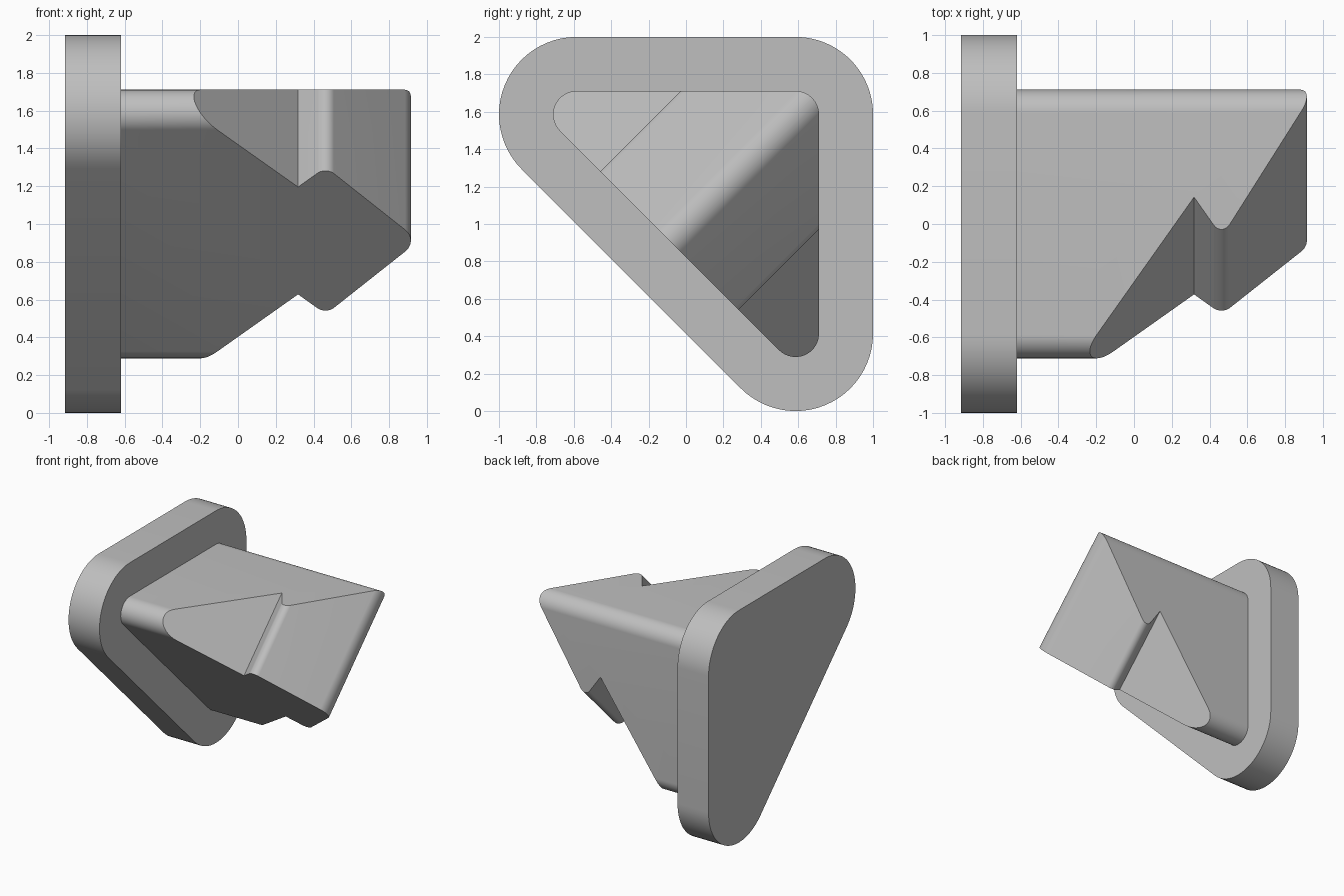
import bpy, bmesh, math
from mathutils import Vector

if "Cube" in bpy.data.objects:
    bpy.data.objects.remove(bpy.data.objects["Cube"], do_unlink=True)

grey = bpy.data.materials.new("light grey")
grey.use_nodes = True
grey.diffuse_color = (0.52, 0.52, 0.52, 1)
grey.node_tree.nodes["Principled BSDF"].inputs["Base Color"].default_value = grey.diffuse_color


def arc(cx, cy, r, start, end, n=24):
    """Points on a circular arc, angles in degrees."""
    angles = [math.radians(start + (end - start) * i / n) for i in range(n + 1)]
    return [(cx + r * math.cos(a), cy + r * math.sin(a)) for a in angles]


def extrude(name, points, direction):
    """Solid made by sweeping a closed outline along a direction."""
    bm = bmesh.new()
    face = bm.faces.new([bm.verts.new(p) for p in points])
    swept = bmesh.ops.extrude_face_region(bm, geom=[face])
    verts = [v for v in swept["geom"] if isinstance(v, bmesh.types.BMVert)]
    bmesh.ops.translate(bm, verts=verts, vec=direction)
    bmesh.ops.recalc_face_normals(bm, faces=bm.faces)
    mesh = bpy.data.meshes.new(name)
    bm.to_mesh(mesh)
    bm.free()
    mesh.materials.append(grey)
    obj = bpy.data.objects.new(name, mesh)
    bpy.context.collection.objects.link(obj)
    return obj


def activate(obj):
    bpy.ops.object.select_all(action="DESELECT")
    obj.select_set(True)
    bpy.context.view_layer.objects.active = obj


def rounded_triangle(name, r, x0, x1):
    """Right-angled triangular slab with rounded corners, lying across x."""
    c = 0.586
    outline = (arc(c, 1 + c, r, 0, 90) + arc(-c, 1 + c, r, 90, 225)
               + arc(c, 1 - c, r, 225, 360))
    return extrude(name, [(x0, y, z) for y, z in outline], (x1 - x0, 0, 0))


# Base plate and the smaller triangular shank
base_plate = rounded_triangle("base_plate", 0.414, -0.915, -0.62)
barbed_shank = rounded_triangle("barbed_shank", 0.125, -0.63, 1.1)

# Arrow outline: flared root, notch, rounded barb, rounded tip, then mirrored
half = [(-0.8, 1.52), (0.318, 0.402)]
half += arc(0.463, 0.463, 0.06, 135, 41.8)
half += arc(0.79, 0, 0.125, 41.8, 0, 12)
outline = half + [(x, -u) for x, u in reversed(half[:-1])]

# Sweep the outline along the triangle's axis of symmetry and trim the shank
s = math.sqrt(0.5)
across, along = Vector((0, s, -s)), Vector((0, s, s))
start = Vector((0, 0, 1)) - along * 2
cutter = extrude("arrow_cutter",
                 [Vector((x, 0, 0)) + across * u + start for x, u in outline], along * 4)
cutter.hide_render = True
trim = barbed_shank.modifiers.new("trim", "BOOLEAN")
trim.operation = "INTERSECT"
trim.solver = "EXACT"
trim.object = cutter
activate(barbed_shank)
bpy.ops.object.modifier_apply(modifier=trim.name)
bpy.data.objects.remove(cutter, do_unlink=True)

# Smooth rounds, crisp edges
for obj in (base_plate, barbed_shank):
    activate(obj)
    bpy.ops.object.shade_smooth_by_angle(angle=math.radians(20))
